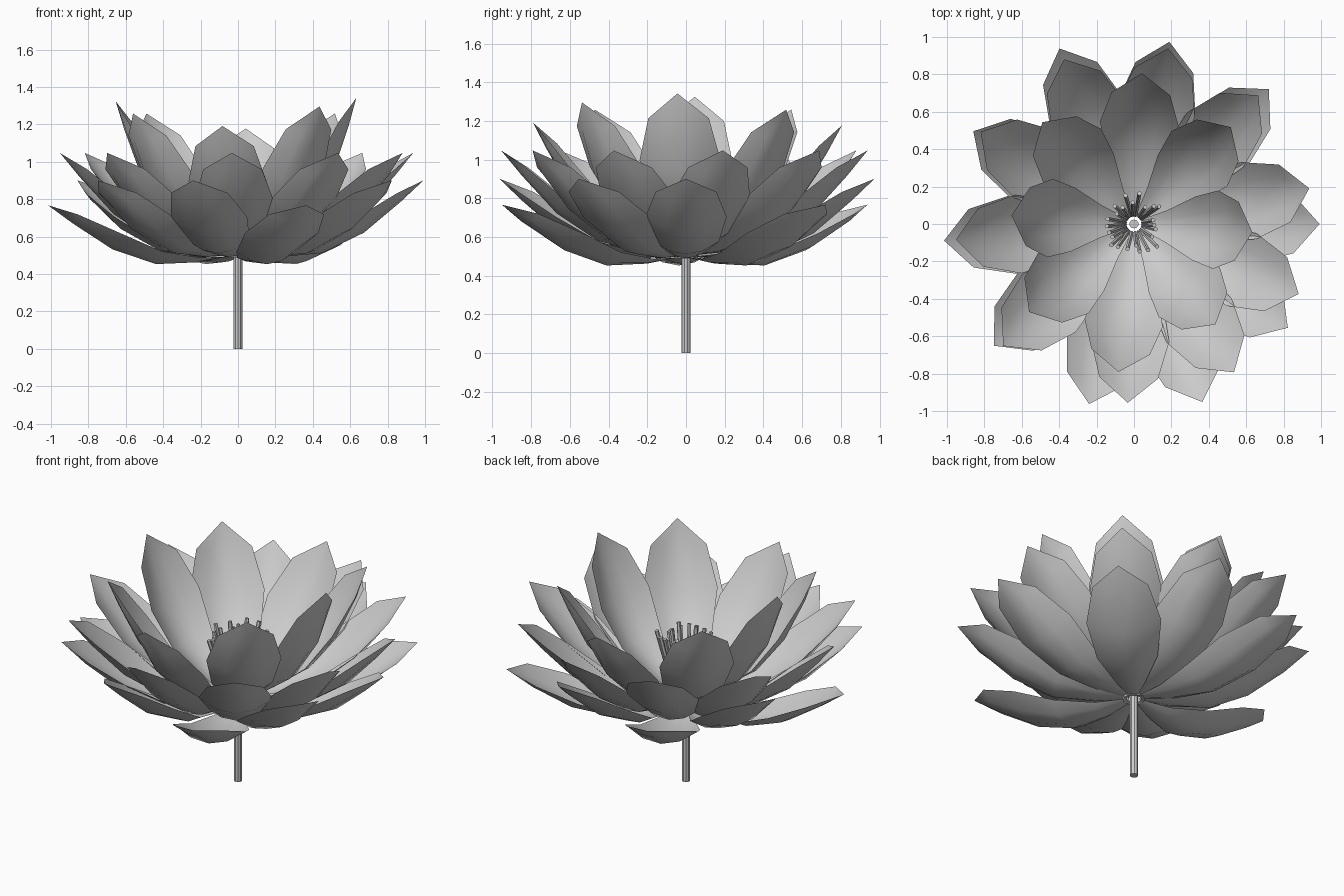
import bpy, math, random
from mathutils import Vector, Matrix

if "Cube" in bpy.data.objects:
    bpy.data.objects.remove(bpy.data.objects["Cube"])

random.seed(4)
BASE_Z = 0.50

# Petal profile: distance along chord, sag of the midrib, half width, edge lift
ROWS = [(0.05, -0.02, 0.03, 0.00),
        (0.20, -0.09, 0.085, 0.025),
        (0.42, -0.157, 0.17, 0.07),
        (0.67, -0.14, 0.21, 0.09),
        (0.915, -0.06, 0.157, 0.05)]
TIP = (1.07, 0.0, 0.0)
COLS = [-1, -0.5, 0, 0.5, 1]


def petal_mesh():
    verts, faces = [], []
    n = len(COLS)
    for d, sag, w, lift in ROWS:
        verts += [(d, c * w, sag + lift * c * c) for c in COLS]
    for r in range(len(ROWS) - 1):
        for c in range(n - 1):
            a = r * n + c
            faces.append((a, a + n, a + n + 1, a + 1))
    verts.append(TIP)
    last = (len(ROWS) - 1) * n
    for c in range(n - 1):
        faces.append((last + c, len(verts) - 1, last + c + 1))
    me = bpy.data.meshes.new("petal")
    me.from_pydata(verts, [], faces)
    me.shade_smooth()
    return me


def add_petals(name, layout, me):
    for i, (az, elev, length) in enumerate(layout):
        ob = bpy.data.objects.new(f"{name}_{i + 1}", me)
        bpy.context.collection.objects.link(ob)
        ob.matrix_world = (Matrix.Translation((0, 0, BASE_Z))
                           @ Matrix.Rotation(math.radians(az), 4, 'Z')
                           @ Matrix.Rotation(math.radians(-elev), 4, 'Y')
                           @ Matrix.Diagonal((length, 1, 1, 1)))


def rod(name, p, q, radius, sides):
    p, q = Vector(p), Vector(q)
    bpy.ops.mesh.primitive_cylinder_add(vertices=sides, radius=radius,
                                        depth=(q - p).length, location=(p + q) / 2)
    ob = bpy.context.object
    ob.name = name
    ob.rotation_euler = (q - p).to_track_quat('Z', 'Y').to_euler()
    bpy.ops.object.shade_smooth_by_angle(angle=math.radians(30))


# Petals: (direction, elevation, length factor) in three whorls
petal = petal_mesh()
add_petals("inner_petal", [(a, e, 0.985) for a, e in
                           [(356, 53), (45, 46), (87, 40), (132, 46),
                            (176, 51.5), (220, 46), (264, 41), (309, 49)]], petal)
add_petals("middle_petal", [(a, 29.8, 1.03) for a in
                            (11.5, 46, 79, 113, 149, 185, 223, 268, 304, 337)], petal)
add_petals("outer_petal", [(a, 22, 1.0) for a in (0, 79, 150, 221, 256, 326)]
           + [(a, 14.7, 0.985) for a in (45, 113, 185, 291)], petal)

# Stem
rod("stem", (0, 0, 0), (0, 0, 0.51), 0.024, 10)

# Stamens
for i in range(24):
    a = 2 * math.pi * i / 24 + random.uniform(-0.1, 0.1)
    r = random.uniform(0.10, 0.18)
    rod(f"stamen_{i + 1}", (0.05 * math.cos(a), 0.05 * math.sin(a), 0.49),
        (r * math.cos(a), r * math.sin(a), random.uniform(0.87, 0.94)), 0.012, 6)
